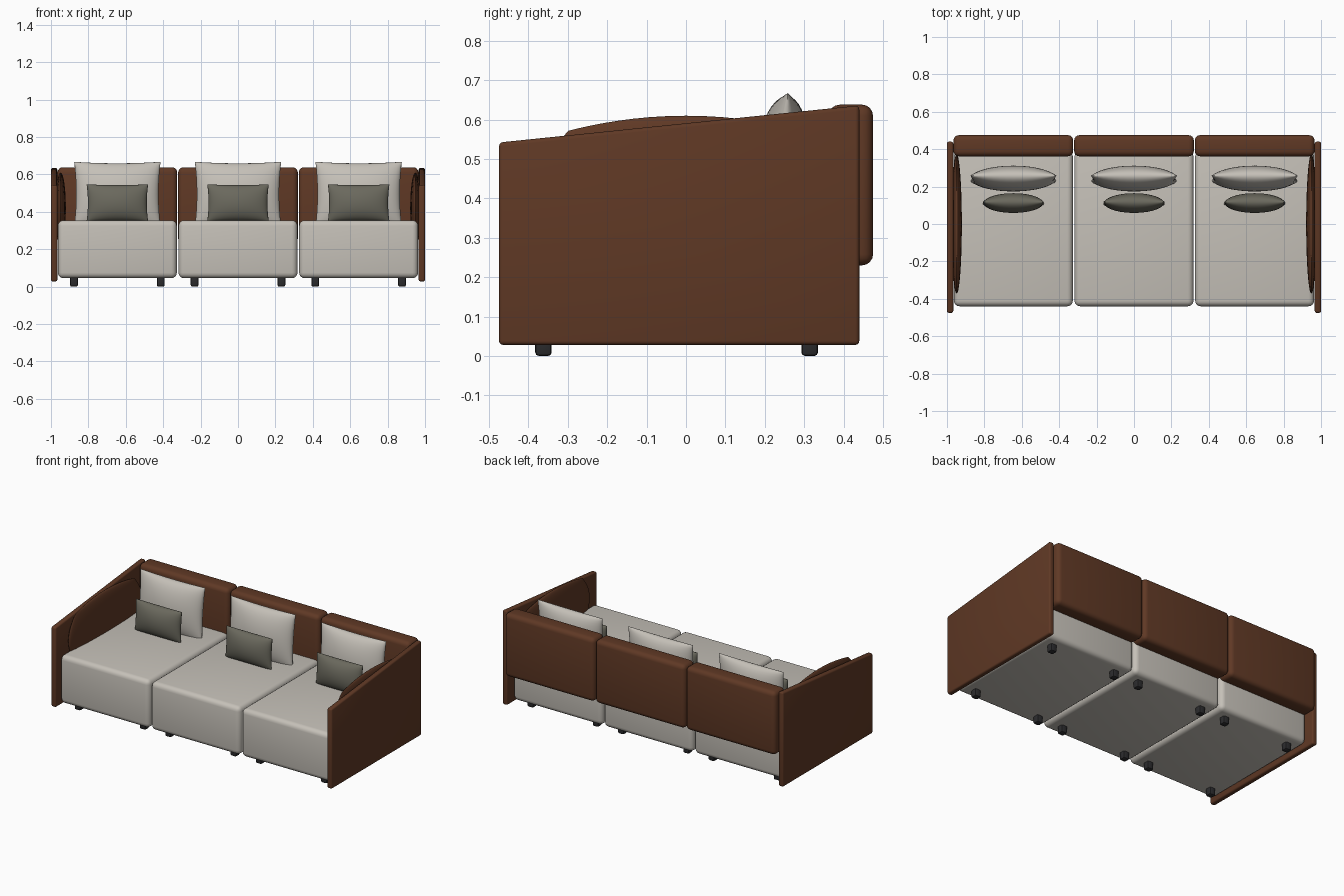
import bpy
import bmesh
import math
from mathutils import Matrix

default = bpy.data.objects.get("Cube")
if default:
    bpy.data.objects.remove(default, do_unlink=True)


def material(name, rgb):
    mat = bpy.data.materials.new(name)
    mat.use_nodes = True
    mat.diffuse_color = (*rgb, 1)
    mat.node_tree.nodes["Principled BSDF"].inputs["Base Color"].default_value = (*rgb, 1)
    return mat


CREAM = material("cream fabric", (0.56, 0.53, 0.48))
BROWN = material("brown leather", (0.115, 0.04, 0.018))
OLIVE = material("olive grey fabric", (0.145, 0.14, 0.11))
BLACK = material("black plastic", (0.025, 0.025, 0.027))


def finish(bm, name, mat, angle=40):
    bmesh.ops.recalc_face_normals(bm, faces=bm.faces)
    mesh = bpy.data.meshes.new(name)
    bm.to_mesh(mesh)
    bm.free()
    mesh.materials.append(mat)
    mesh.shade_smooth()
    mesh.set_sharp_from_angle(angle=math.radians(angle))
    obj = bpy.data.objects.new(name, mesh)
    bpy.context.collection.objects.link(obj)
    return obj


def rounded_box(name, low, high, radius, mat, segments=4, slope=0):
    """Box between two corners; slope raises the top edge at the back."""
    bm = bmesh.new()
    bmesh.ops.create_cube(bm, size=1)
    for v in bm.verts:
        at_back_top = v.co.y > 0 and v.co.z > 0
        v.co = [a + (b - a) * (c + 0.5) for a, b, c in zip(low, high, v.co)]
        if at_back_top:
            v.co.z += slope
    bmesh.ops.bevel(bm, geom=bm.edges[:], offset=radius, segments=segments,
                    profile=0.5, affect="EDGES", clamp_overlap=True)
    return finish(bm, name, mat)


def pillow(name, center, width, height, depth, mat, taper, lean=0, turn=0, n=20):
    """Two bulged sheets joined at a seam; taper < 0 flares corners, > 0 rounds them."""
    bm = bmesh.new()
    for side in (-1, 1):
        rows = []
        for j in range(n + 1):
            v = -math.cos(math.pi * j / n)
            row = []
            for i in range(n + 1):
                u = -math.cos(math.pi * i / n)
                bulge = max(0, (1 - u * u) * (1 - v * v)) ** 0.5
                row.append(bm.verts.new((width / 2 * u * (1 - taper * v * v),
                                         side * depth / 2 * bulge,
                                         height / 2 * v * (1 - taper * u * u))))
            rows.append(row)
        for a, b in zip(rows, rows[1:]):
            for i in range(n):
                bm.faces.new((a[i], a[i + 1], b[i + 1], b[i]))
    bmesh.ops.remove_doubles(bm, verts=bm.verts, dist=0.00005)
    bm.transform(Matrix.Translation(center) @ Matrix.Rotation(turn, 4, "Z")
                 @ Matrix.Rotation(lean, 4, "X"))
    return finish(bm, name, mat, 60)


# Three identical seat modules
for label, x in (("right", -0.645), ("middle", 0), ("left", 0.645)):
    rounded_box(f"{label}_seat", (x - 0.318, -0.44, 0.045), (x + 0.318, 0.39, 0.355),
                0.03, CREAM)
    rounded_box(f"{label}_backrest", (x - 0.32, 0.362, 0.23), (x + 0.32, 0.475, 0.638),
                0.028, BROWN)
    pillow(f"{label}_large_pillow", (x, 0.243, 0.495), 0.44, 0.33, 0.135, CREAM,
           -0.05, lean=-0.09)
    pillow(f"{label}_small_pillow", (x, 0.112, 0.448), 0.315, 0.19, 0.105, OLIVE,
           -0.045, lean=-0.05)
    # Feet under each corner
    for side, dx in (("right", -0.232), ("left", 0.232)):
        for end, y in (("front", -0.362), ("back", 0.314)):
            rounded_box(f"{label}_seat_{end}_{side}_foot",
                        (x + dx - 0.021, y - 0.021, 0), (x + dx + 0.021, y + 0.021, 0.06),
                        0.009, BLACK, 2)

# Sloping side panels with flat arm cushions inside
for label, s in (("right", -1), ("left", 1)):
    xs = sorted((s * 0.966, s * 1.0))
    rounded_box(f"{label}_side_panel", (xs[0], -0.475, 0.028), (xs[1], 0.44, 0.542),
                0.01, BROWN, 3, slope=0.094)
    pillow(f"{label}_arm_cushion", (s * 0.948, 0, 0.42), 0.745, 0.38, 0.055, BROWN,
           0.2, turn=math.pi / 2)
